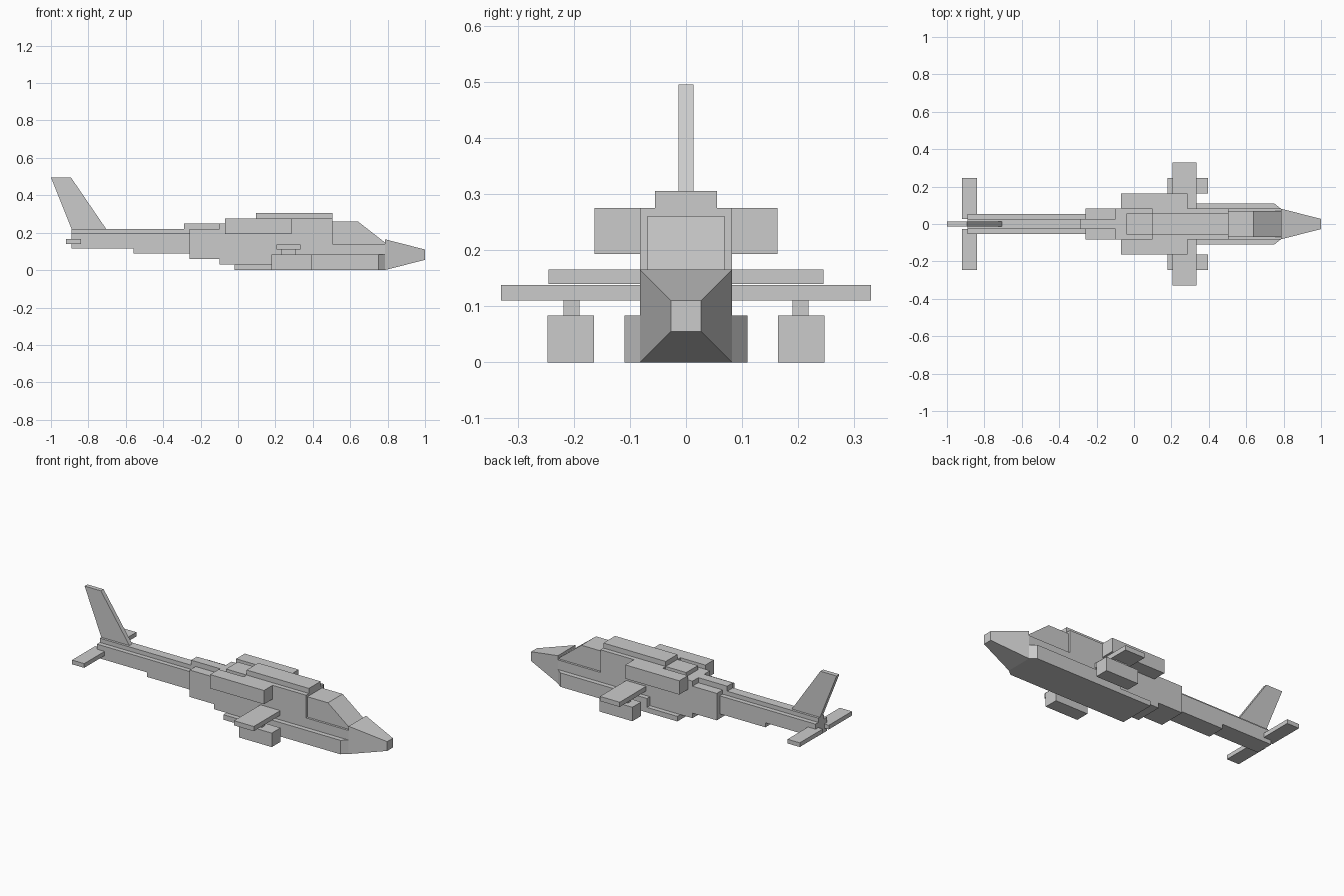
import bpy, bmesh

if "Cube" in bpy.data.objects:
    bpy.data.objects.remove(bpy.data.objects["Cube"])


def finish(name, bm):
    bmesh.ops.recalc_face_normals(bm, faces=bm.faces)
    mesh = bpy.data.meshes.new(name)
    bm.to_mesh(mesh)
    bm.free()
    obj = bpy.data.objects.new(name, mesh)
    bpy.context.collection.objects.link(obj)
    return obj


def mirror(obj):
    # copy the part across the y = 0 plane
    mod = obj.modifiers.new("mirror", 'MIRROR')
    mod.use_axis = (False, True, False)
    mod.use_clip = False
    mod.use_mirror_merge = False
    return obj


def extrude(name, points, axis, lo, hi):
    """Extrude a 2D outline: axis 'y' takes (x, z) points, axis 'z' takes (x, y)."""
    bm = bmesh.new()

    def co(p, t):
        return (p[0], t, p[1]) if axis == 'y' else (p[0], p[1], t)

    a = [bm.verts.new(co(p, lo)) for p in points]
    b = [bm.verts.new(co(p, hi)) for p in points]
    bm.faces.new(a)
    bm.faces.new(b[::-1])
    n = len(points)
    for i in range(n):
        j = (i + 1) % n
        bm.faces.new((a[i], a[j], b[j], b[i]))
    return finish(name, bm)


def box(name, x0, x1, y0, y1, z0, z1):
    return extrude(name, [(x0, z0), (x1, z0), (x1, z1), (x0, z1)], 'y', y0, y1)


# Fuselage with stepped belly and deck
extrude("fuselage", [(-0.26, 0.06), (-0.1, 0.06), (-0.1, 0.03), (-0.02, 0.03),
                     (-0.02, 0), (0.785, 0), (0.785, 0.14), (0.505, 0.14),
                     (0.505, 0.275), (0.095, 0.275), (0.095, 0.25),
                     (-0.1, 0.25), (-0.1, 0.22), (-0.26, 0.22)],
        'y', -0.082, 0.082)

# Canopy
extrude("canopy", [(0.505, 0.14), (0.785, 0.14), (0.785, 0.148),
                   (0.64, 0.261), (0.505, 0.261)], 'y', -0.069, 0.069)

# Tapered nose
bm = bmesh.new()
rings = []
for x, y, z0, z1 in ((0.785, 0.082, 0, 0.165), (1.0, 0.027, 0.055, 0.11)):
    rings.append([bm.verts.new((x, sy, z)) for sy, z in
                  ((-y, z0), (y, z0), (y, z1), (-y, z1))])
for r in rings:
    bm.faces.new(r)
for i in range(4):
    j = (i + 1) % 4
    bm.faces.new((rings[0][i], rings[0][j], rings[1][j], rings[1][i]))
finish("nose", bm)

# Roof housing, stepped down at the rear
extrude("roof_housing", [(-0.04, 0.25), (0.505, 0.25), (0.505, 0.305),
                         (0.095, 0.305), (0.095, 0.275), (-0.04, 0.275)],
        'y', -0.055, 0.055)

# Tail boom, spine and fin
extrude("tail_boom", [(-0.89, 0.115), (-0.56, 0.115), (-0.56, 0.088),
                      (-0.26, 0.088), (-0.26, 0.195), (-0.89, 0.195)],
        'y', -0.054, 0.054)
box("tail_spine", -0.89, -0.26, -0.027, 0.027, 0.195, 0.22)
box("rear_deck_hump", -0.29, -0.1, -0.027, 0.027, 0.22, 0.25)
extrude("tail_fin", [(-0.89, 0.22), (-0.705, 0.22), (-0.893, 0.495), (-1.0, 0.495)],
        'y', -0.013, 0.013)

# Paired side parts
mirror(box("tailplane", -0.92, -0.84, 0.028, 0.245, 0.14, 0.165))
mirror(box("engine", -0.07, 0.285, 0.082, 0.163, 0.193, 0.275))
mirror(box("wing", 0.205, 0.335, 0.08, 0.33, 0.11, 0.138))
mirror(box("pylon", 0.23, 0.31, 0.19, 0.218, 0.083, 0.11))
mirror(box("weapon_pod", 0.18, 0.395, 0.164, 0.247, 0, 0.083))

# Side fairings, with bevelled front and a low rear strip
mirror(extrude("side_fairing", [(0.18, 0.082), (0.785, 0.082), (0.75, 0.11),
                                (0.18, 0.11)], 'z', 0, 0.083))
mirror(box("rear_fairing", -0.02, 0.18, 0.082, 0.11, 0, 0.03))
